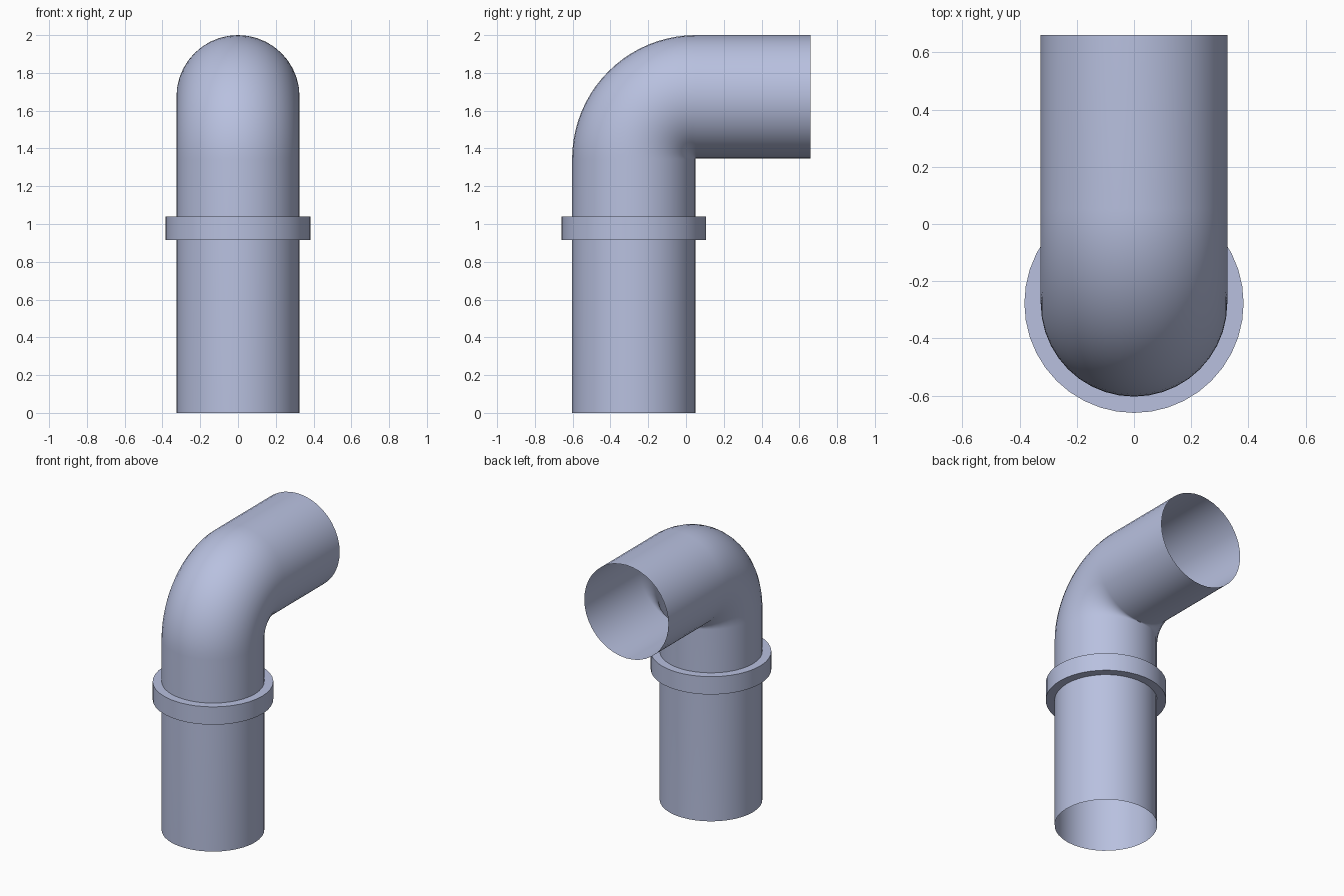
import bpy
import bmesh
import math

R = 0.326             # pipe radius
AXIS_Y = -0.277       # centre line of the upright pipe
BEND = 0.33           # bend radius of the elbow centre line
TOP_Z = 2 - R         # centre line of the horizontal pipe
END_Y = 0.66
SIDES = 40

cube = bpy.data.objects.get("Cube")
if cube:
    bpy.data.objects.remove(cube, do_unlink=True)

paint = bpy.data.materials.new("blue_grey_metal")
paint.use_nodes = True
colour = (0.48, 0.53, 0.74, 1)
paint.diffuse_color = colour
paint.node_tree.nodes["Principled BSDF"].inputs["Base Color"].default_value = colour


def ring_point(y, z, tilt, radius, k):
    """Point k of a circle whose axis leans from +z towards +y by tilt."""
    a = 2 * math.pi * k / SIDES
    c, s = radius * math.cos(a), radius * math.sin(a)
    return (c, y + s * math.cos(tilt), z - s * math.sin(tilt))


def skin(name, rings, closed=False):
    """Bridge a list of rings (y, z, tilt, radius) into a tube."""
    bm = bmesh.new()
    loops = [[bm.verts.new(ring_point(*r, k)) for k in range(SIDES)] for r in rings]
    pairs = list(zip(loops, loops[1:]))
    if closed:
        pairs.append((loops[-1], loops[0]))
    for low, high in pairs:
        for k in range(SIDES):
            n = (k + 1) % SIDES
            bm.faces.new((low[k], low[n], high[n], high[k]))
    mesh = bpy.data.meshes.new(name)
    bm.to_mesh(mesh)
    bm.free()
    mesh.materials.append(paint)
    obj = bpy.data.objects.new(name, mesh)
    bpy.context.collection.objects.link(obj)
    bpy.ops.object.select_all(action='DESELECT')
    obj.select_set(True)
    bpy.context.view_layer.objects.active = obj
    bpy.ops.object.shade_smooth_by_angle(angle=math.radians(35))
    return obj


# Open pipe: upright run, quarter-turn elbow, horizontal run
path = [(AXIS_Y, 0, 0, R)]
STEPS = 20
for i in range(STEPS + 1):
    t = math.pi / 2 * i / STEPS
    path.append((AXIS_Y + BEND * (1 - math.cos(t)),
                 TOP_Z - BEND * (1 - math.sin(t)), t, R))
path.append((END_Y, TOP_Z, math.pi / 2, R))
skin("elbow_pipe", path)

# Raised collar around the upright run
LOW, HIGH, OUTER = 0.915, 1.04, 0.383
skin("collar", [(AXIS_Y, LOW, 0, R), (AXIS_Y, LOW, 0, OUTER),
                (AXIS_Y, HIGH, 0, OUTER), (AXIS_Y, HIGH, 0, R)])
